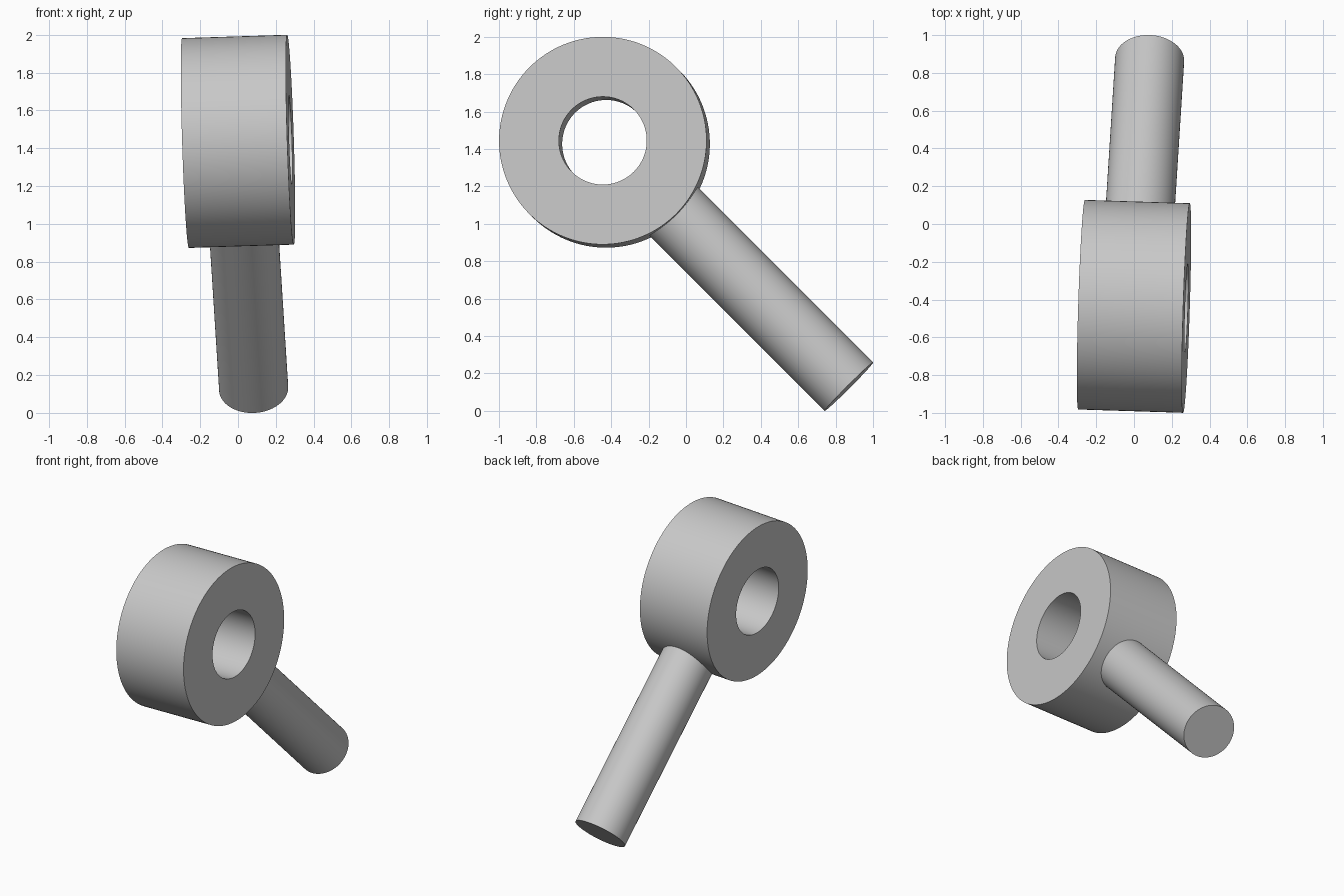
import bpy, bmesh, math
from mathutils import Vector, Matrix

if "Cube" in bpy.data.objects:
    bpy.data.objects.remove(bpy.data.objects["Cube"])

SEGMENTS = 128
CENTRE = Vector((0, -0.436, 1.436))
TILT = 0.0317

# The ring axis leans slightly; the handle leaves it at a right angle
axis = Vector((1, -TILT, TILT)).normalized()
along = Vector((2 * TILT, 1, -1)).normalized()
side = along.cross(axis)

grey = bpy.data.materials.new("plain_grey")
grey.use_nodes = True
colour = (0.58, 0.58, 0.58, 1)
grey.diffuse_color = colour
grey.node_tree.nodes["Principled BSDF"].inputs["Base Color"].default_value = colour


def lathe(name, profile, closed, z_axis, x_axis):
    """Spin a (radius, height) profile around z_axis through the ring centre."""
    bm = bmesh.new()
    verts = [bm.verts.new((r, 0, h)) for r, h in profile]
    edges = [bm.edges.new(pair) for pair in zip(verts, verts[1:])]
    if closed:
        edges.append(bm.edges.new((verts[-1], verts[0])))
    bmesh.ops.spin(bm, geom=verts + edges, cent=(0, 0, 0), axis=(0, 0, 1),
                   angle=2 * math.pi, steps=SEGMENTS)
    bmesh.ops.remove_doubles(bm, verts=bm.verts, dist=0.0001)
    bmesh.ops.recalc_face_normals(bm, faces=bm.faces)
    mesh = bpy.data.meshes.new(name)
    bm.to_mesh(mesh)
    bm.free()
    mesh.materials.append(grey)
    obj = bpy.data.objects.new(name, mesh)
    bpy.context.collection.objects.link(obj)
    frame = Matrix((x_axis, z_axis.cross(x_axis), z_axis)).transposed()
    obj.matrix_world = Matrix.Translation(CENTRE) @ frame.to_4x4()
    bpy.ops.object.select_all(action="DESELECT")
    obj.select_set(True)
    bpy.context.view_layer.objects.active = obj
    bpy.ops.object.shade_smooth_by_angle(angle=math.radians(30))
    return obj


# Thick ring with a round bore
half, outer, bore = 0.278, 0.555, 0.235
lathe("ring_head", [(bore, -half), (outer, -half), (outer, half), (bore, half)],
      True, axis, along)

# Round handle, set into the rim of the ring
start, end, radius = 0.5, 1.85, 0.183
lathe("handle", [(0, start), (radius, start), (radius, end), (0, end)],
      False, along, side)
